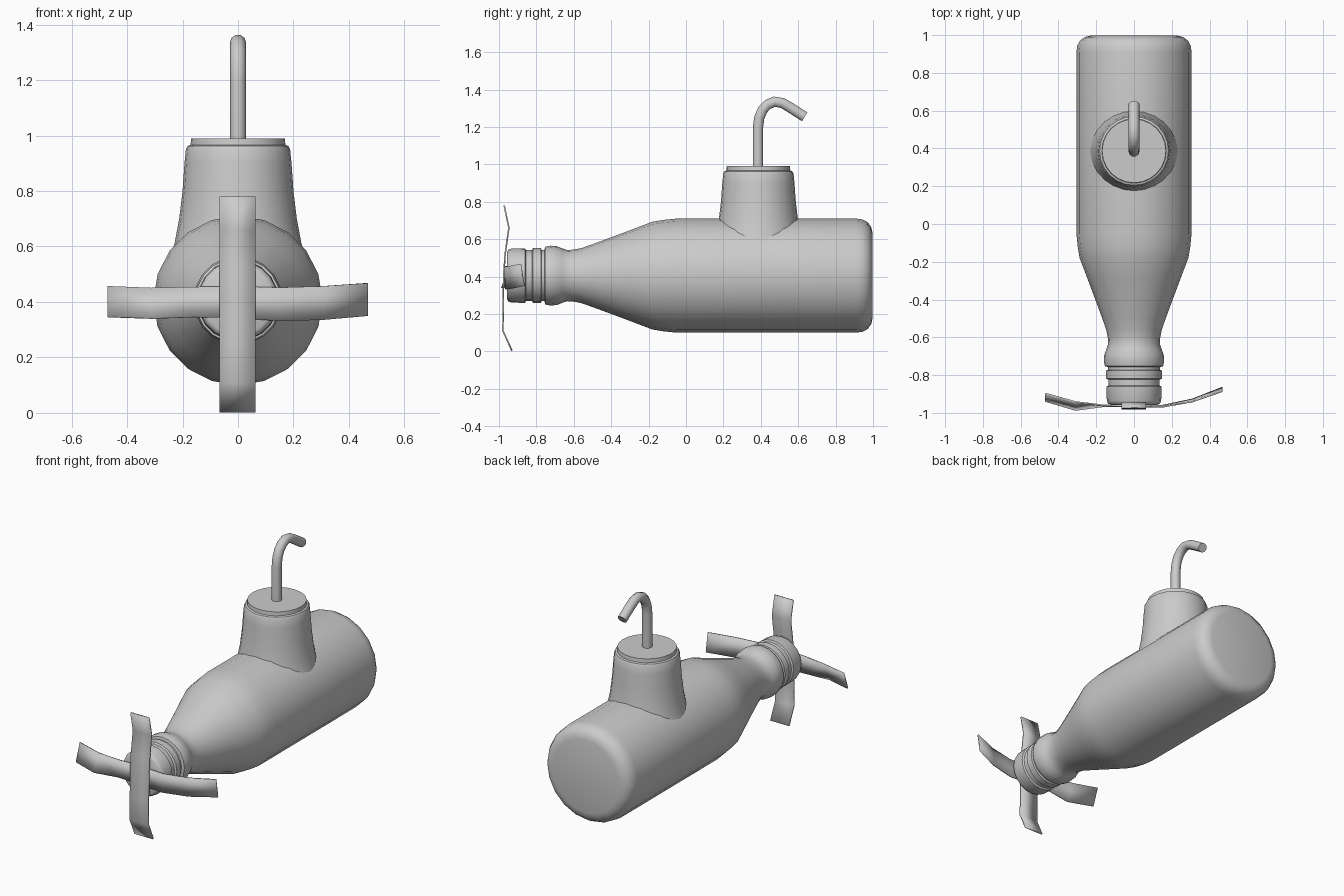
import bpy, bmesh
from math import sin, cos, pi
from mathutils import Vector

if "Cube" in bpy.data.objects:
    bpy.data.objects.remove(bpy.data.objects["Cube"])


def finish(bm, name, angle=0.7):
    bmesh.ops.recalc_face_normals(bm, faces=bm.faces)
    me = bpy.data.meshes.new(name)
    bm.to_mesh(me)
    bm.free()
    ob = bpy.data.objects.new(name, me)
    bpy.context.collection.objects.link(ob)
    smooth(ob, angle)
    return ob


def smooth(ob, angle):
    bpy.ops.object.select_all(action='DESELECT')
    ob.select_set(True)
    bpy.context.view_layer.objects.active = ob
    bpy.ops.object.shade_smooth_by_angle(angle=angle)


def lathe(name, profile, place, sides, angle=0.7):
    """Closed solid of revolution; place(distance, a, b) maps to world space."""
    bm = bmesh.new()
    rings = []
    for d, r in profile:
        rings.append([bm.verts.new(place(d, r * cos(2 * pi * i / sides), r * sin(2 * pi * i / sides)))
                      for i in range(sides)])
    for r0, r1 in zip(rings, rings[1:]):
        for i in range(sides):
            j = (i + 1) % sides
            bm.faces.new((r0[i], r0[j], r1[j], r1[i]))
    bm.faces.new(rings[0])
    bm.faces.new(rings[-1])
    return finish(bm, name, angle)


def strip(name, pairs, thickness=0.008):
    """Thin bent strip through pairs of edge points."""
    bm = bmesh.new()
    rows = [[bm.verts.new(p) for p in pair] for pair in pairs]
    for a, b in zip(rows, rows[1:]):
        bm.faces.new((a[0], a[1], b[1], b[0]))
    ob = finish(bm, name)
    m = ob.modifiers.new("thickness", 'SOLIDIFY')
    m.thickness = thickness
    m.offset = 0
    return ob


# Bottle-shaped hull lying along y
hull_profile = [
    (0.997, 0.23), (0.99, 0.26), (0.972, 0.285), (0.945, 0.3), (0.91, 0.305),
    (-0.05, 0.305), (-0.12, 0.298), (-0.18, 0.288), (-0.28, 0.25), (-0.40, 0.205),
    (-0.50, 0.168), (-0.56, 0.147), (-0.60, 0.139), (-0.635, 0.137), (-0.66, 0.145),
    (-0.69, 0.157), (-0.725, 0.16), (-0.753, 0.154), (-0.757, 0.137), (-0.772, 0.137),
    (-0.776, 0.147), (-0.818, 0.147), (-0.824, 0.136), (-0.855, 0.136),
    (-0.861, 0.146), (-0.935, 0.144), (-0.95, 0.138), (-0.957, 0.125)]
lathe("hull", hull_profile, lambda d, a, b: (a, d, 0.405 + b), 20)

# Conning tower, its foot hidden inside the hull
tower_profile = [
    (0.56, 0.245), (0.61, 0.229), (0.70, 0.212), (0.80, 0.2), (0.90, 0.193),
    (0.95, 0.188), (0.962, 0.182), (0.966, 0.171), (0.99, 0.169)]
lathe("tower", tower_profile, lambda d, a, b: (a, 0.387 + b, d), 24)

# Periscope tube bent backwards
path = [(0.385, 0.95), (0.385, 1.2), (0.392, 1.25), (0.41, 1.292), (0.437, 1.32),
        (0.473, 1.335), (0.515, 1.328), (0.55, 1.308), (0.635, 1.254)]
curve = bpy.data.curves.new("periscope", 'CURVE')
curve.dimensions = '3D'
curve.bevel_depth = 0.029
curve.bevel_resolution = 3
curve.use_fill_caps = True
sp = curve.splines.new('POLY')
sp.points.add(len(path) - 1)
for p, (y, z) in zip(sp.points, path):
    p.co = (0, y, z, 1)
periscope = bpy.data.objects.new("periscope", curve)
bpy.context.collection.objects.link(periscope)
bpy.ops.object.select_all(action='DESELECT')
periscope.select_set(True)
bpy.context.view_layer.objects.active = periscope
bpy.ops.object.convert(target='MESH')
smooth(bpy.context.view_layer.objects.active, 0.9)

# Propeller: upright pair of blades
upright = [(0.003, -0.93), (0.11, -0.979), (0.25, -0.977), (0.40, -0.975),
           (0.52, -0.967), (0.66, -0.947), (0.78, -0.972)]
strip("upright_blades", [((-0.067, y, z), (0.063, y, z)) for z, y in upright])

# Propeller: level pair of blades, the left one twisted (x, y top, z top, y bottom, z bottom)
level = [(-0.47, -0.897, 0.456, -0.937, 0.346), (-0.31, -0.942, 0.45, -0.985, 0.34),
         (-0.16, -0.96, 0.454, -0.965, 0.345), (0, -0.965, 0.457, -0.965, 0.342),
         (0.15, -0.968, 0.452, -0.962, 0.331), (0.31, -0.94, 0.457, -0.928, 0.336),
         (0.468, -0.885, 0.468, -0.866, 0.35)]
strip("level_blades", [((x, yt, zt), (x, yb, zb)) for x, yt, zt, yb, zb in level])
